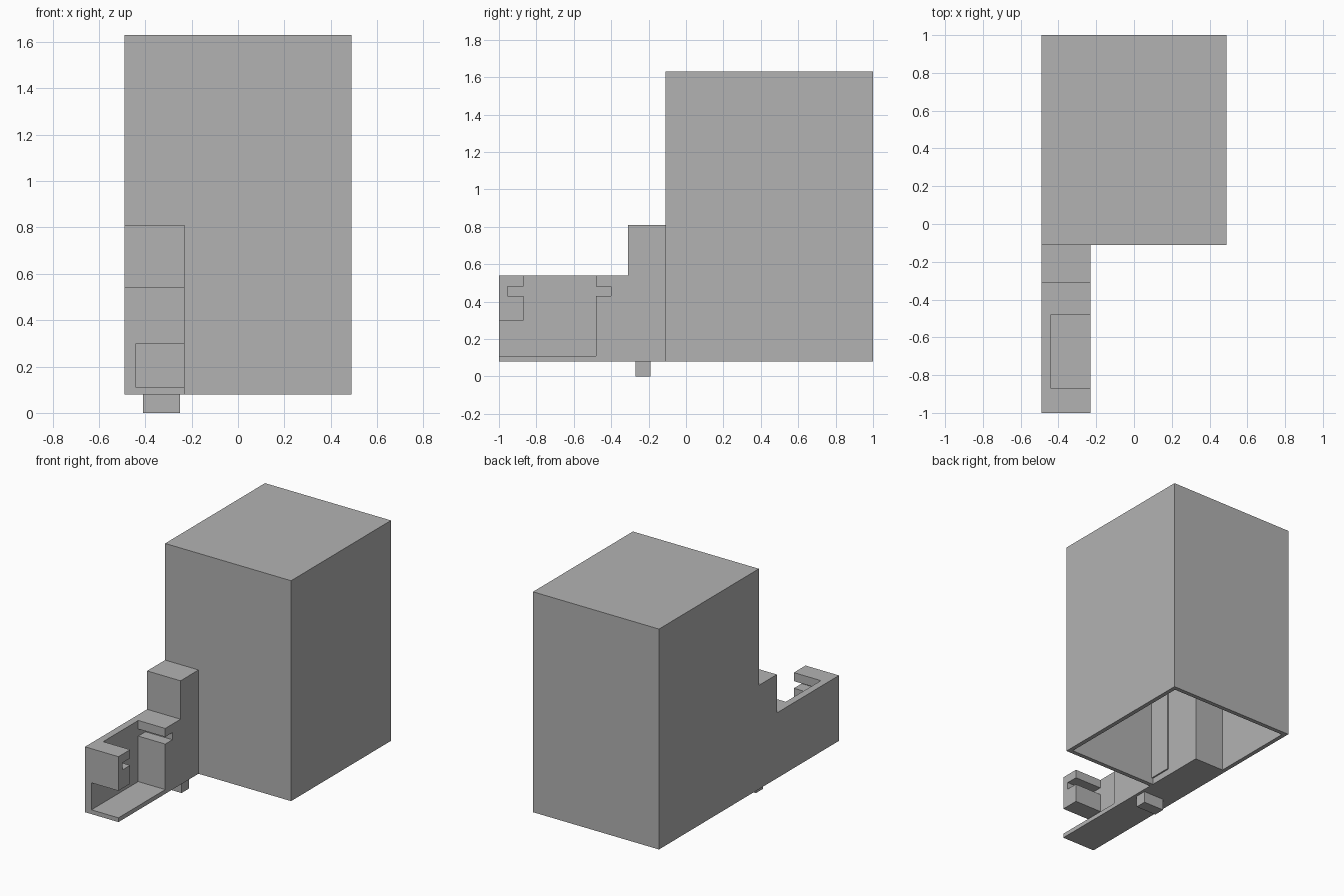
import bpy, bmesh

if "Cube" in bpy.data.objects:
    bpy.data.objects.remove(bpy.data.objects["Cube"])

grey = bpy.data.materials.new("plain_grey")
grey.diffuse_color = (0.448, 0.448, 0.448, 1.0)
grey.use_nodes = True
grey.node_tree.nodes["Principled BSDF"].inputs["Base Color"].default_value = grey.diffuse_color


def finish(name, bm):
    bmesh.ops.recalc_face_normals(bm, faces=bm.faces[:])
    mesh = bpy.data.meshes.new(name)
    bm.to_mesh(mesh)
    bm.free()
    mesh.materials.append(grey)
    obj = bpy.data.objects.new(name, mesh)
    bpy.context.collection.objects.link(obj)
    return obj


def extrude_side(name, profile, x0, x1):
    """Extrude a (y, z) profile along x."""
    bm = bmesh.new()
    face = bm.faces.new([bm.verts.new((x0, y, z)) for y, z in profile])
    out = bmesh.ops.extrude_face_region(bm, geom=[face])
    verts = [g for g in out["geom"] if isinstance(g, bmesh.types.BMVert)]
    bmesh.ops.translate(bm, verts=verts, vec=(x1 - x0, 0, 0))
    return finish(name, bm)


def box(name, x, y, z):
    return extrude_side(name, [(y[0], z[0]), (y[1], z[0]), (y[1], z[1]), (y[0], z[1])], *x)


# Large housing: thin walls, open underneath
housing = box("housing", (-0.49, 0.49), (-0.11, 1.0), (0.08, 1.63))
bm = bmesh.new()
bm.from_mesh(housing.data)
bottom = [f for f in bm.faces if f.normal.z < -0.9]
bmesh.ops.delete(bm, geom=bottom, context="FACES_ONLY")
bm.to_mesh(housing.data)
bm.free()
wall = housing.modifiers.new("wall", "SOLIDIFY")
wall.thickness = 0.03
wall.offset = -1
wall.use_even_offset = True

# Stepped arm in front of the housing
arm = extrude_side("arm", [(-1.0, 0.08), (-0.11, 0.08), (-0.11, 0.81),
                           (-0.31, 0.81), (-0.31, 0.54), (-1.0, 0.54)], -0.49, -0.23)

# Pocket with two facing grooves and an opening below the front block
cutter = extrude_side("pocket_cutter", [
    (-1.1, 0.11), (-0.48, 0.11), (-0.48, 0.43), (-0.40, 0.43), (-0.40, 0.48),
    (-0.48, 0.48), (-0.48, 0.7), (-0.87, 0.7), (-0.87, 0.48), (-0.955, 0.48),
    (-0.955, 0.43), (-0.87, 0.43), (-0.87, 0.30), (-1.1, 0.30)], -0.44, -0.15)
cut = arm.modifiers.new("pocket", "BOOLEAN")
cut.operation = "DIFFERENCE"
cut.solver = "EXACT"
cut.object = cutter
bpy.context.view_layer.objects.active = arm
bpy.ops.object.modifier_apply(modifier=cut.name)
bpy.data.objects.remove(cutter)

# Arm root inside the housing, with a thin plate on its side
box("arm_root", (-0.46, -0.23), (-0.08, 0.36), (0.08, 0.81))
box("side_plate", (-0.23, -0.22), (-0.08, 0.08), (0.125, 0.78))

# Small peg under the arm
box("peg", (-0.41, -0.25), (-0.27, -0.19), (0.0, 0.08))
